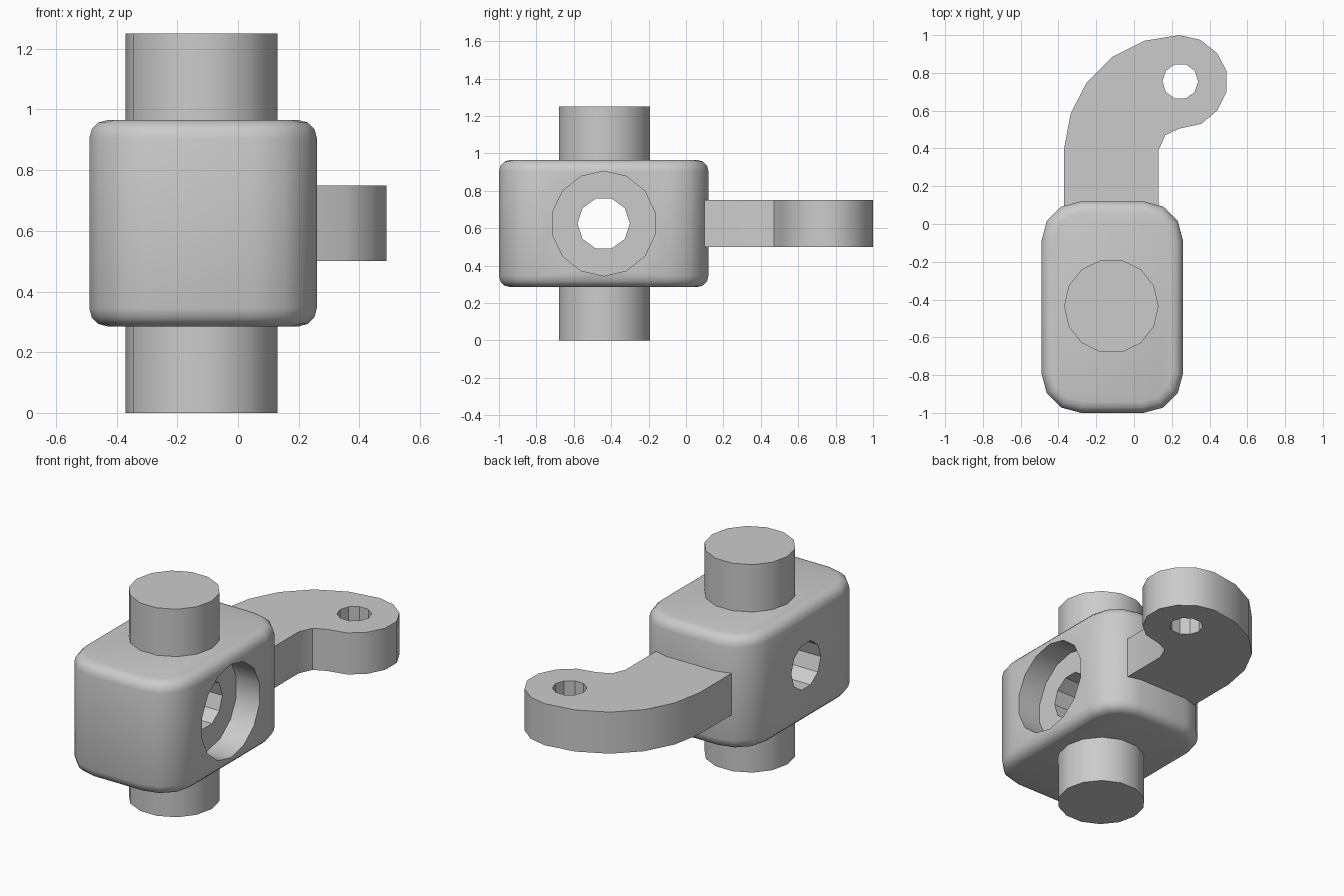
import bpy, bmesh, math
from mathutils import Matrix

if "Cube" in bpy.data.objects:
    bpy.data.objects.remove(bpy.data.objects["Cube"])

grey = bpy.data.materials.new("plain_grey")
grey.use_nodes = True
grey.diffuse_color = (0.6, 0.6, 0.6, 1)
grey.node_tree.nodes["Principled BSDF"].inputs["Base Color"].default_value = (0.6, 0.6, 0.6, 1)


def prism(name, outline, low, high, turn=None):
    """Extrude a flat outline along z, then optionally turn it."""
    bm = bmesh.new()
    face = bm.faces.new([bm.verts.new((x, y, low)) for x, y in outline])
    grown = bmesh.ops.extrude_face_region(bm, geom=[face])
    verts = [v for v in grown["geom"] if isinstance(v, bmesh.types.BMVert)]
    bmesh.ops.translate(bm, verts=verts, vec=(0, 0, high - low))
    bmesh.ops.recalc_face_normals(bm, faces=bm.faces)
    if turn:
        bm.transform(turn)
    mesh = bpy.data.meshes.new(name)
    bm.to_mesh(mesh)
    bm.free()
    obj = bpy.data.objects.new(name, mesh)
    bpy.context.collection.objects.link(obj)
    mesh.materials.append(grey)
    return obj


def arc(cx, cy, r, start, end, steps):
    angles = [math.radians(start + (end - start) * i / steps) for i in range(steps + 1)]
    return [(cx + r * math.cos(a), cy + r * math.sin(a)) for a in angles]


def circle(cx, cy, r, sides):
    return arc(cx, cy, r, 0, 360, sides)[:-1]


def activate(obj):
    bpy.ops.object.select_all(action="DESELECT")
    obj.select_set(True)
    bpy.context.view_layer.objects.active = obj


def cut(obj, cutter):
    mod = obj.modifiers.new("cut", "BOOLEAN")
    mod.operation = "DIFFERENCE"
    mod.solver = "EXACT"
    mod.object = cutter
    activate(obj)
    bpy.ops.object.modifier_apply(modifier=mod.name)
    bpy.data.objects.remove(cutter)


def finish(obj):
    activate(obj)
    bpy.ops.object.shade_smooth_by_angle(angle=math.radians(35))


# Housing block: rounded corners, then a small fillet around top and bottom
R = 0.21
x0, x1, y0, y1 = -0.49, 0.26, -1.0, 0.12
outline = (arc(x1 - R, y1 - R, R, 0, 90, 3) + arc(x0 + R, y1 - R, R, 90, 180, 3)
           + arc(x0 + R, y0 + R, R, 180, 270, 3) + arc(x1 - R, y0 + R, R, 270, 360, 3))
housing = prism("housing", outline, 0.285, 0.965)
fillet = housing.modifiers.new("fillet", "BEVEL")
fillet.width = 0.06
fillet.segments = 3
fillet.limit_method = "ANGLE"
fillet.angle_limit = math.radians(60)
activate(housing)
bpy.ops.object.modifier_apply(modifier=fillet.name)

# Cross bore through the block, with a wide counterbore on the left side
to_x = Matrix.Translation((0, -0.44, 0.625)) @ Matrix(
    ((0, 0, 1, 0), (1, 0, 0, 0), (0, 1, 0, 0), (0, 0, 0, 1)))
quarter = Matrix.Rotation(math.pi / 2, 4, "Z")
cut(housing, prism("counterbore_cutter", circle(0, 0, 0.28, 14), 0.105, 0.5, to_x @ quarter))
cut(housing, prism("bore_cutter", circle(0, 0, 0.14, 10), -0.7, 0.5, to_x))
finish(housing)

# Upper and lower pins
for name, low, high in (("upper_pin", 0.95, 1.25), ("lower_pin", 0.0, 0.3)):
    finish(prism(name, circle(-0.12, -0.435, 0.25, 14), low, high))

# Curved arm with a drilled round end
hole = (0.245, 0.755)
arm_outline = [(0.13, 0.0), (0.13, 0.39), (0.165, 0.47), (0.24, 0.505),
               (0.355, 0.53), (0.44, 0.6), (0.49, 0.7), (0.49, 0.81),
               (0.44, 0.905), (0.35, 0.975), (0.24, 1.0), (0.055, 0.97),
               (-0.115, 0.885), (-0.25, 0.75), (-0.335, 0.585), (-0.37, 0.4),
               (-0.37, 0.0)]
arm = prism("arm", arm_outline, 0.5, 0.75)
cut(arm, prism("arm_hole_cutter", circle(*hole, 0.095, 10), 0.4, 0.9))
finish(arm)
